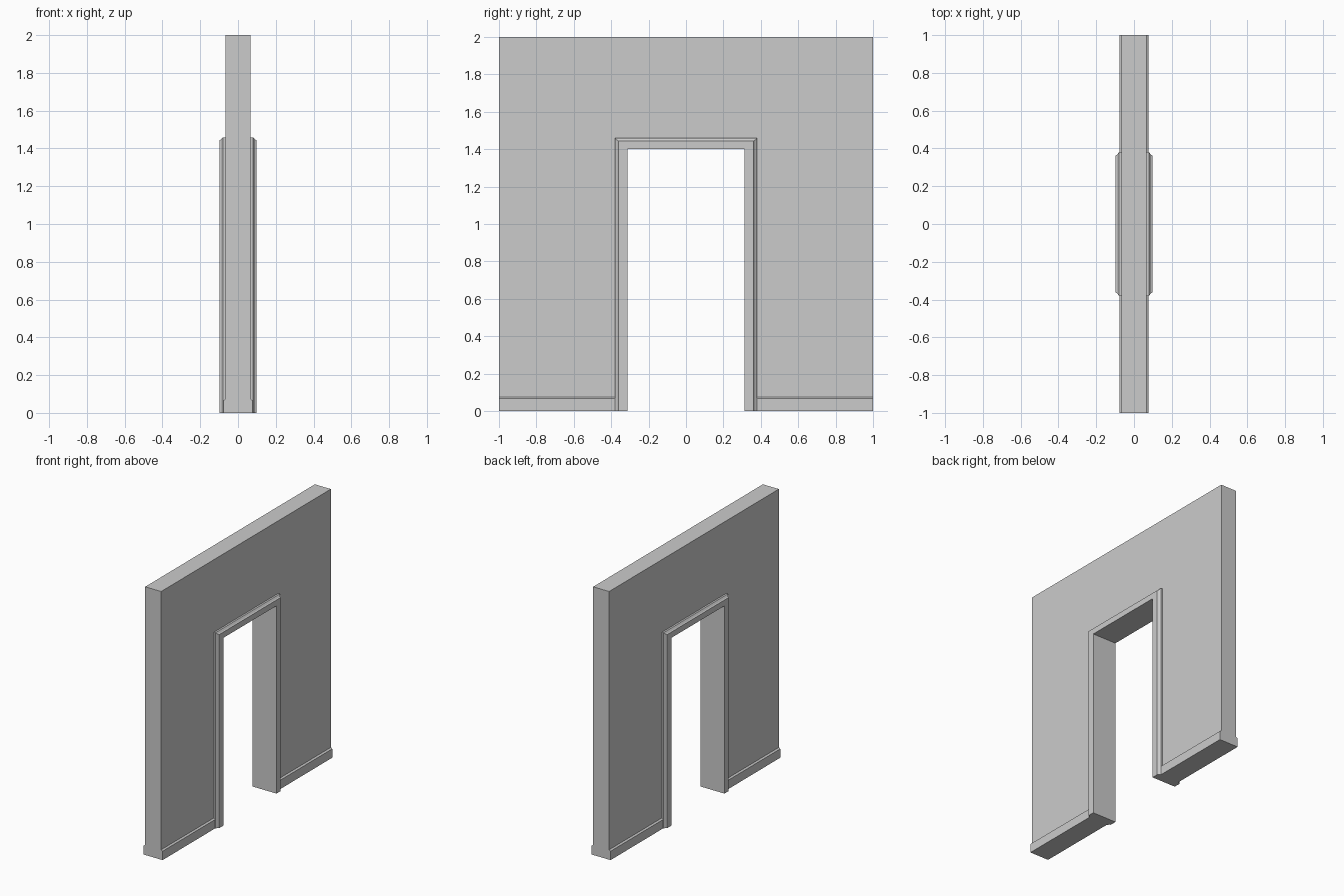
import bpy, bmesh

if "Cube" in bpy.data.objects:
    bpy.data.objects.remove(bpy.data.objects["Cube"])

WALL = 0.066            # half thickness of the wall
OPEN_Y, OPEN_Z = 0.313, 1.40


def loft(name, rings, mirror=(False, False)):
    """Join closed rings of points into a capped solid."""
    bm = bmesh.new()
    rows = [[bm.verts.new(p) for p in ring] for ring in rings]
    n = len(rows[0])
    for a, b in zip(rows, rows[1:]):
        for i in range(n):
            j = (i + 1) % n
            bm.faces.new((a[i], a[j], b[j], b[i]))
    bm.faces.new(rows[0][::-1])
    bm.faces.new(rows[-1])
    bmesh.ops.recalc_face_normals(bm, faces=bm.faces)
    mesh = bpy.data.meshes.new(name)
    bm.to_mesh(mesh)
    bm.free()
    obj = bpy.data.objects.new(name, mesh)
    bpy.context.collection.objects.link(obj)
    if any(mirror):
        mod = obj.modifiers.new("Mirror", 'MIRROR')
        mod.use_axis = (mirror[0], mirror[1], False)
        mod.use_mirror_merge = False
    return obj


# wall with a doorway cut into its outline
outline = [(-1, 0), (-OPEN_Y, 0), (-OPEN_Y, OPEN_Z), (OPEN_Y, OPEN_Z),
           (OPEN_Y, 0), (1, 0), (1, 2), (-1, 2)]
loft("wall", [[(x, y, z) for y, z in outline] for x in (-WALL, WALL)])

# door casing: moulded profile (outward offset, depth) mitred round the opening
profile = [(0, WALL), (0, 0.098), (0.049, 0.098), (0.053, 0.090),
           (0.063, 0.083), (0.067, 0.080), (0.067, WALL)]
HEAD = 0.88             # head casing is slightly narrower than the sides
path = [(-1, False), (-1, True), (1, True), (1, False)]
rings = [[(x, side * (OPEN_Y + o), OPEN_Z + o * HEAD if top else 0)
          for o, x in profile] for side, top in path]
loft("door_casing", rings, mirror=(True, False))

# skirting boards with a chamfered top edge
board = [(WALL, 0), (0.078, 0), (0.078, 0.066), (WALL, 0.074)]
loft("skirting_board", [[(x, y, z) for x, z in board] for y in (OPEN_Y + 0.067, 1)],
     mirror=(True, True))
